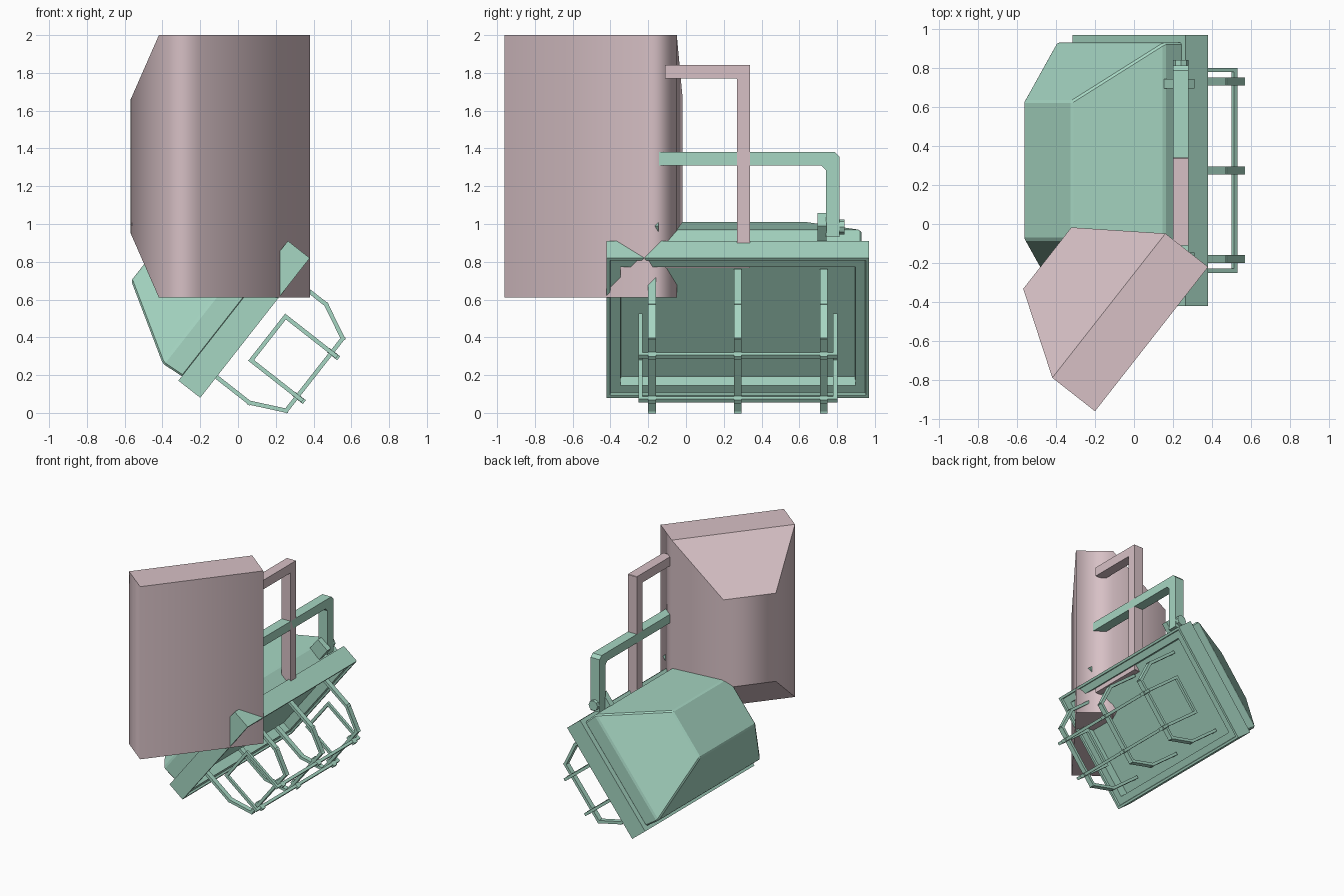
import bpy, bmesh, math
from mathutils import Vector

if "Cube" in bpy.data.objects:
    bpy.data.objects.remove(bpy.data.objects["Cube"])


def material(name, rgb):
    m = bpy.data.materials.new(name)
    m.diffuse_color = (*rgb, 1)
    m.use_nodes = True
    m.node_tree.nodes["Principled BSDF"].inputs["Base Color"].default_value = m.diffuse_color
    return m


GREEN = material("mint green", (0.38, 0.67, 0.54))
PINK = material("dusty pink", (0.68, 0.53, 0.56))


# Lamp space: a = along the long axis, x = sideways, w = towards the bracket.
def green_map(a, x, w):          # lamp lying along y
    return Vector((x, 0.275 + a, w))


def pink_map(a, x, w):           # same lamp standing on end
    return Vector((x, w - 1.04, 1.305 + a))


# Tilted housing: u = across the front face, d = depth behind it
def loc(a, u, d):
    return a, -0.2 + 0.617 * u - 0.787 * d, 0.08 + 0.787 * u + 0.617 * d


def finish(name, bm, mat, place):
    for v in bm.verts:
        v.co = place(*v.co)
    bmesh.ops.recalc_face_normals(bm, faces=bm.faces)
    me = bpy.data.meshes.new(name)
    bm.to_mesh(me)
    bm.free()
    me.materials.append(mat)
    ob = bpy.data.objects.new(name, me)
    bpy.context.collection.objects.link(ob)
    return ob


def soften(ob):
    """Smooth the upright sides, keep the end caps flat."""
    for p in ob.data.polygons:
        p.use_smooth = abs(p.normal.z) < 0.3
    mod = ob.modifiers.new("weighted_normals", "WEIGHTED_NORMAL")
    mod.keep_sharp = True


def hull(points):
    bm = bmesh.new()
    for p in points:
        bm.verts.new(p)
    bmesh.ops.convex_hull(bm, input=bm.verts)
    bmesh.ops.dissolve_limit(bm, angle_limit=0.02, verts=bm.verts, edges=bm.edges)
    return bm


def rings(*specs):
    """Corner points of rectangles (half length, u0, u1, d) in housing space."""
    return [loc(s * h, u, d) for h, u0, u1, d in specs for s in (-1, 1) for u in (u0, u1)]


def strut(bm, p, q, wa, wb):
    """Square bar between two housing-space points, widths along and across a."""
    p, q = Vector(p), Vector(q)
    t = (q - p).normalized()
    side = Vector((0, 1, 0)) if abs(t.x) > 0.9 else Vector((1, 0, 0))
    other = t.cross(side)
    p, q = p - t * wb / 2, q + t * wb / 2
    ends = [[bm.verts.new(loc(*(c + side * i * wa / 2 + other * j * wb / 2)))
             for i, j in ((-1, -1), (1, -1), (1, 1), (-1, 1))] for c in (p, q)]
    bm.faces.new(ends[0])
    bm.faces.new(ends[1])
    for k in range(4):
        n = (k + 1) % 4
        bm.faces.new((ends[0][k], ends[0][n], ends[1][n], ends[1][k]))


def bracket(name, mat, place, chamfer):
    """U bracket extruded across x."""
    c = chamfer
    half = [(0.465, 1.31 - c), (0.465 - c, 1.31)]
    outer = [(0.538 - c, 1.38), (0.538, 1.38 - c)]
    right = [(0.538, 0.93), (0.465, 0.93)] + half
    prof = right + [(-a, w) for a, w in reversed(right)]
    prof += [(-a, w) for a, w in reversed(outer)] + outer
    bm = bmesh.new()
    face = bm.faces.new([bm.verts.new((a, 0.2, w)) for a, w in prof])
    ext = bmesh.ops.extrude_face_region(bm, geom=[face])
    new = [v for v in ext["geom"] if isinstance(v, bmesh.types.BMVert)]
    bmesh.ops.translate(bm, verts=new, vec=(0, 0.08, 0))
    return finish(name, bm, mat, place)


# Pink lamp: plain smooth housing and its bracket
bm = hull(rings((0.695, 0, 0.94, 0), (0.695, 0, 0.94, 0.278), (0.355, 0.267, 0.667, 0.677)))
soften(finish("pink_lamp_housing", bm, PINK, pink_map))
bracket("pink_bracket", PINK, pink_map, 0.003)

# Green lamp: rim with stepped recess in the front
bm = hull(rings((0.695, 0, 0.94, 0), (0.695, 0, 0.94, 0.147)))
bm.normal_update()
out = Vector((0, 0.787, -0.617))
front = max(bm.faces, key=lambda f: f.normal.dot(out))
for thick, depth in ((0.025, 0), (0.005, -0.015), (0.072, 0), (0.004, -0.07)):
    bmesh.ops.inset_region(bm, faces=[front], thickness=thick, depth=depth)
finish("green_lamp_rim", bm, GREEN, green_map)

# Green lamp: body tapering to the back
bm = hull(rings((0.655, 0.03, 0.91, 0.14), (0.655, 0.02, 0.92, 0.268), (0.355, 0.262, 0.66, 0.67)))
body = finish("green_lamp_body", bm, GREEN, green_map)
bev = body.modifiers.new("bevel", "BEVEL")
bev.width = 0.01
bev.segments = 1

bracket("green_bracket", GREEN, green_map, 0.025)

# Pivot tabs and bolts at both bracket ends
for s, side in ((-1, "left"), (1, "right")):
    pts = [loc(s * a, u, d) for a in (0.42, 0.468) for u in (0.9, 1.03) for d in (0.16, 0.27)]
    finish(side + "_pivot_tab", hull(pts), GREEN, green_map)
    pts = [(s * a, 0.24 + 0.04 * math.cos(k * math.pi / 4), 0.985 + 0.04 * math.sin(k * math.pi / 4))
           for a in (0.46, 0.565) for k in range(8)]
    finish(side + "_pivot_bolt", hull(pts), GREEN, green_map)

# Guard hoops across the front
hoop = [(0.14, 0.06), (0.14, -0.22), (0.227, -0.4), (0.713, -0.4), (0.8, -0.22), (0.8, 0.06)]
bm = bmesh.new()
for a in (-0.455, 0, 0.455):
    for (u, d), (u2, d2) in zip(hoop, hoop[1:]):
        strut(bm, (a, u, d), (a, u2, d2), 0.04, 0.022)
finish("guard_hoops", bm, GREEN, green_map)

# Guard rail: closed loop joining the hoops, returning inwards at both ends
side = [(0.617, -0.425), (0.617, -0.09), (0.322, -0.09), (0.322, -0.425)]
loop = [(-0.515, u, d) for u, d in side] + [(0.515, u, d) for u, d in reversed(side)]
bm = bmesh.new()
for p, q in zip(loop, loop[1:] + loop[:1]):
    strut(bm, p, q, 0.022, 0.022)
# outer clips where the rails cross the hoops
for a in (-0.455, 0, 0.455):
    for u in (0.322, 0.617):
        strut(bm, (a, u, -0.39), (a, u, -0.435), 0.04, 0.026)
finish("guard_rail", bm, GREEN, green_map)
